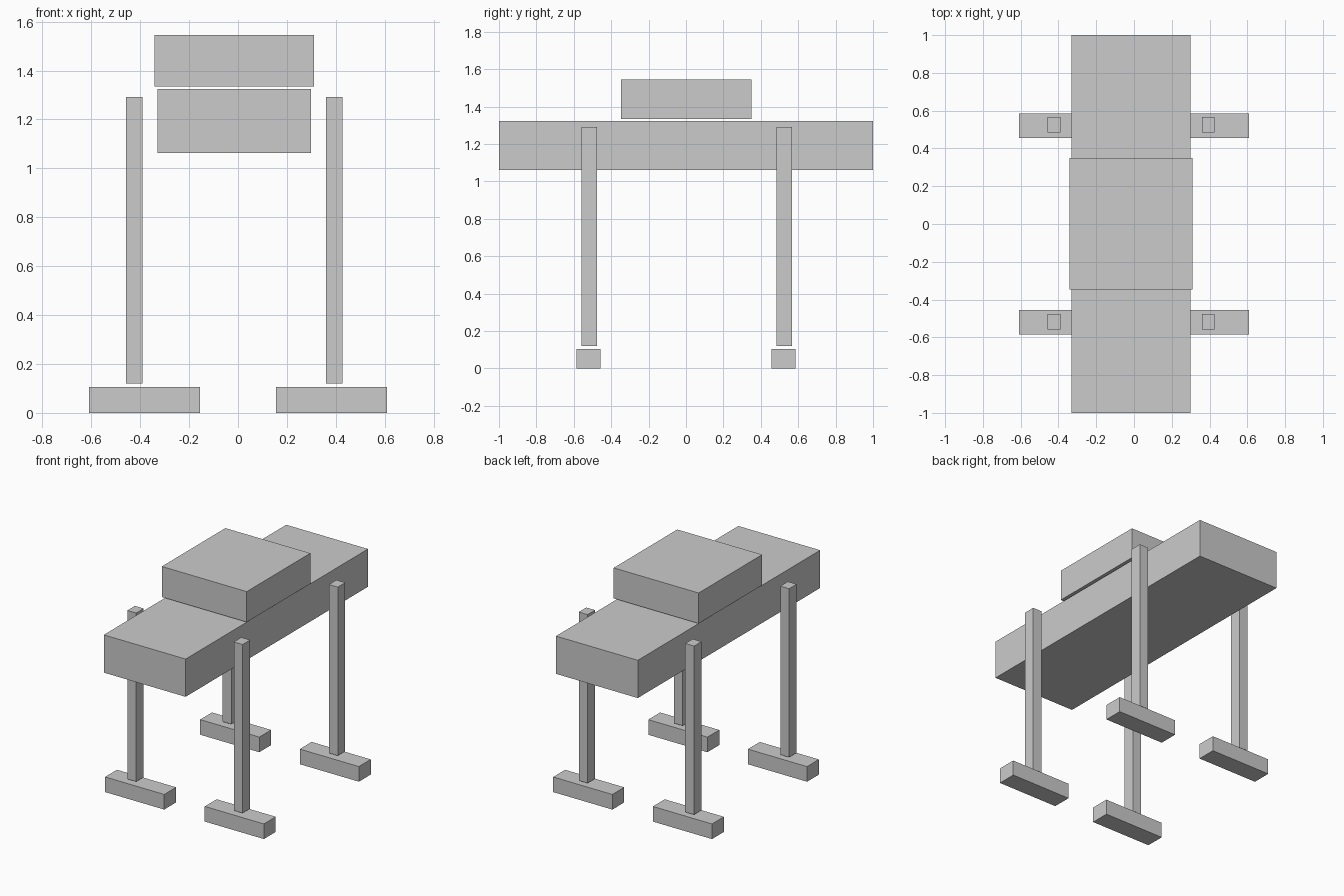
import bpy

if "Cube" in bpy.data.objects:
    bpy.data.objects.remove(bpy.data.objects["Cube"])


def box(name, x, y, z):
    """Box spanning the given (low, high) ranges."""
    spans = (x, y, z)
    bpy.ops.mesh.primitive_cube_add(size=1, location=[(a + b) / 2 for a, b in spans])
    obj = bpy.context.object
    obj.name = name
    obj.scale = [b - a for a, b in spans]
    bpy.ops.object.transform_apply(location=False, rotation=False, scale=True)
    return obj


# Long main body and the raised block above it
box("main_body", (-0.33, 0.298), (-1.0, 1.0), (1.062, 1.324))
box("top_block", (-0.342, 0.31), (-0.347, 0.35), (1.334, 1.546))

# Four posts, each standing just above a wide foot
for side, leg_x, foot_x in (("left", -0.424, -0.383), ("right", 0.393, 0.382)):
    for end, leg_y, foot_y in (("front", -0.518, -0.521), ("back", 0.525, 0.521)):
        box(f"{end}_{side}_leg", (leg_x - 0.034, leg_x + 0.034),
            (leg_y - 0.041, leg_y + 0.041), (0.121, 1.291))
        box(f"{end}_{side}_foot", (foot_x - 0.227, foot_x + 0.227),
            (foot_y - 0.065, foot_y + 0.065), (0.0, 0.105))
